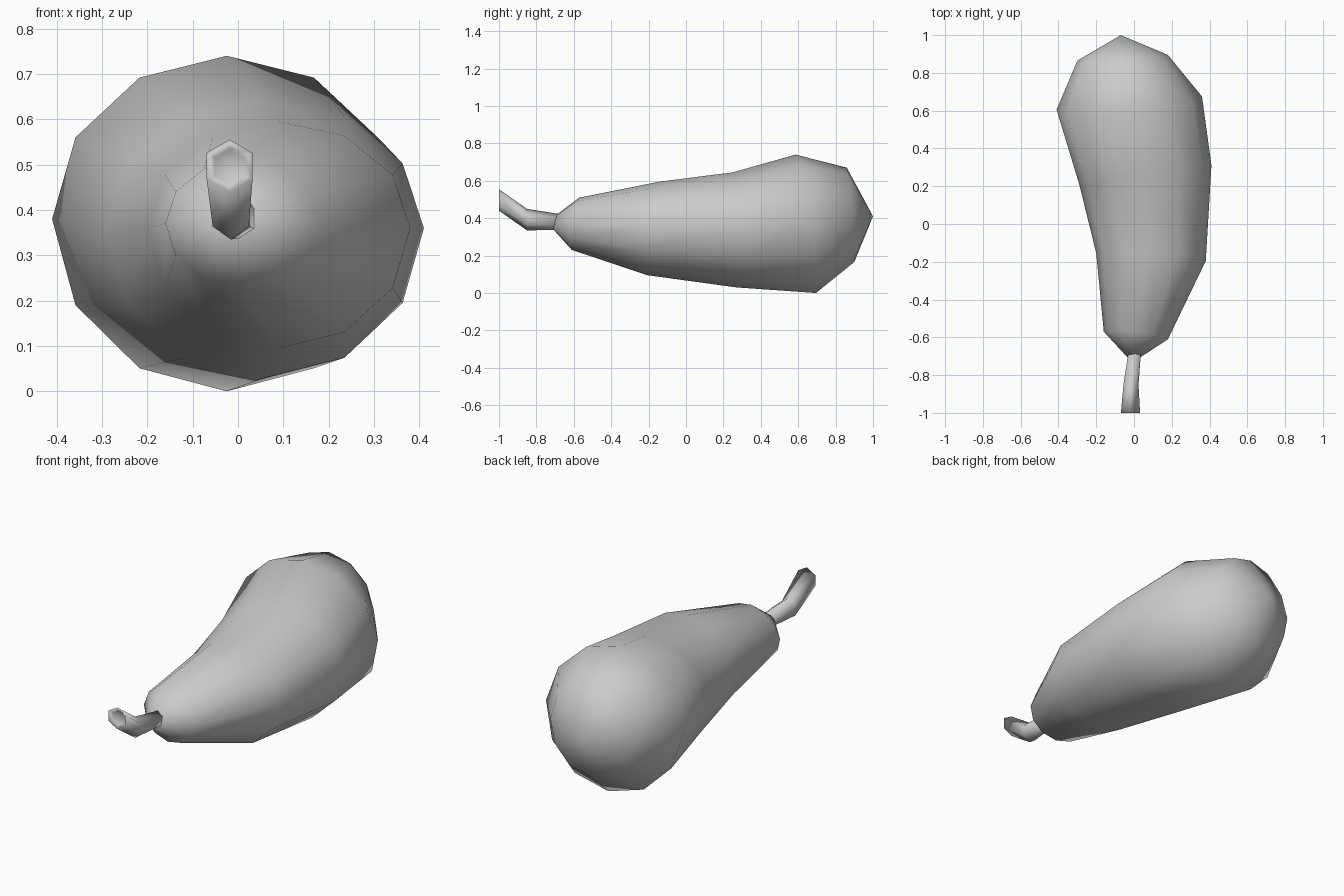
import bpy, bmesh, math

cube = bpy.data.objects.get("Cube")
if cube:
    bpy.data.objects.remove(cube, do_unlink=True)

grey = bpy.data.materials.new("plain_grey")
grey.use_nodes = True
grey.diffuse_color = (0.6, 0.6, 0.6, 1)
grey.node_tree.nodes["Principled BSDF"].inputs["Base Color"].default_value = grey.diffuse_color


def loft(name, rings, sides, start, end, phase=0.0):
    """Skin a tube through tilted rings and close it with two centre points."""
    bm = bmesh.new()
    loops = []
    for left, right, low, mid, high, y, lean_x, lean_z in rings:
        loop = []
        for i in range(sides):
            a = phase + math.tau * i / sides
            c, s = math.cos(a), math.sin(a)
            x = (left + right) / 2 + c * (right - left) / 2
            z = mid + s * ((high - mid) if s > 0 else (mid - low))
            loop.append(bm.verts.new((x, y + lean_x * c + lean_z * s, z)))
        loops.append(loop)
    for a, b in zip(loops, loops[1:]):
        for i in range(sides):
            j = (i + 1) % sides
            bm.faces.new((a[i], a[j], b[j], b[i]))
    for loop, tip in ((loops[0], start), (loops[-1], end)):
        pole = bm.verts.new(tip)
        for i in range(sides):
            bm.faces.new((loop[i], loop[(i + 1) % sides], pole))
    bmesh.ops.recalc_face_normals(bm, faces=bm.faces)
    mesh = bpy.data.meshes.new(name)
    bm.to_mesh(mesh)
    bm.free()
    mesh.materials.append(grey)
    mesh.shade_smooth()
    obj = bpy.data.objects.new(name, mesh)
    bpy.context.collection.objects.link(obj)
    return obj


# Ring columns: left, right, low, mid, high, y, sideways lean, upward lean
# Bulbous fruit, bent sideways along its length
body_rings = [
    (-0.04, 0.04, 0.34, 0.38, 0.42, -0.70, 0.0, 0.01),
    (-0.16, 0.18, 0.23, 0.37, 0.51, -0.59, -0.02, 0.02),
    (-0.20, 0.38, 0.095, 0.36, 0.595, -0.175, -0.02, 0.03),
    (-0.29, 0.41, 0.03, 0.36, 0.645, 0.26, 0.05, -0.01),
    (-0.41, 0.36, 0.0, 0.38, 0.74, 0.64, 0.035, -0.055),
    (-0.30, 0.18, 0.165, 0.415, 0.67, 0.88, 0.015, -0.02),
]
loft("fruit_body", body_rings, 12, (0, -0.69, 0.38), (-0.07, 1.0, 0.41))

# Kinked six-sided stalk with a slightly hollow cut end
stalk_rings = [
    (-0.035, 0.042, 0.337, 0.38, 0.423, -0.68, 0, 0),
    (-0.062, 0.03, 0.335, 0.392, 0.45, -0.85, 0, 0),
    (-0.077, 0.04, 0.44, 0.497, 0.555, -1.0, 0, 0),
    (-0.057, 0.02, 0.455, 0.495, 0.535, -0.985, 0, 0),
]
loft("stalk", stalk_rings, 6, (0, -0.68, 0.38), (-0.018, -0.98, 0.495), math.pi / 6)
